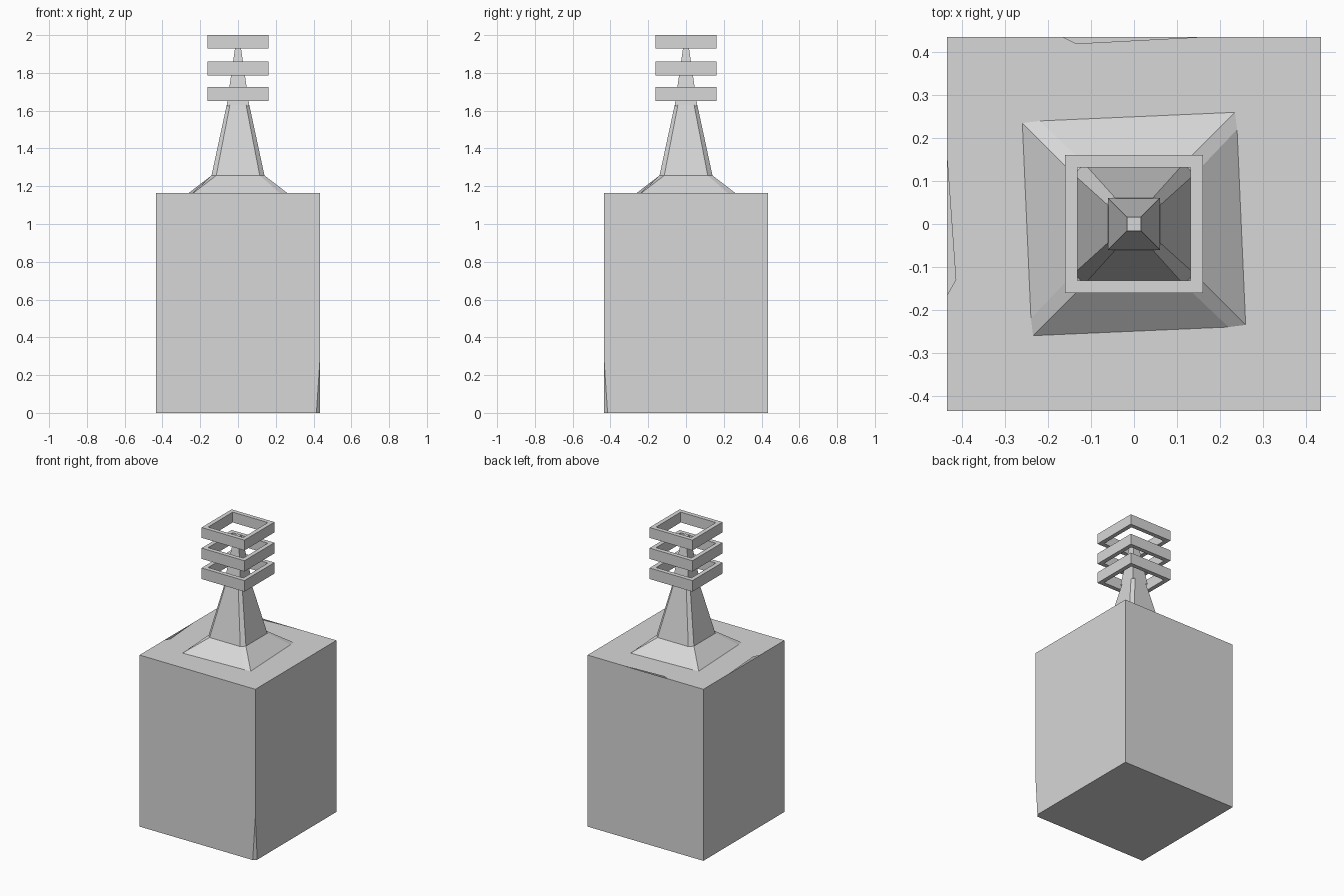
import bpy, bmesh
from mathutils import Vector

if "Cube" in bpy.data.objects:
    bpy.data.objects.remove(bpy.data.objects["Cube"])

grey = bpy.data.materials.new("light_grey")
grey.diffuse_color = (0.68, 0.68, 0.68, 1)
grey.use_nodes = True
grey.node_tree.nodes["Principled BSDF"].inputs["Base Color"].default_value = grey.diffuse_color

def finish(bm, name, recalc=True):
    if recalc:
        bmesh.ops.recalc_face_normals(bm, faces=bm.faces)
    me = bpy.data.meshes.new(name)
    bm.to_mesh(me)
    bm.free()
    me.materials.append(grey)
    ob = bpy.data.objects.new(name, me)
    bpy.context.collection.objects.link(ob)
    return ob

def loft(name, loops, cap_top=False, cyclic=False):
    """Skin a stack of equal-length point loops."""
    bm = bmesh.new()
    rows = [[bm.verts.new(p) for p in lp] for lp in loops]
    pairs = list(zip(rows, rows[1:]))
    if cyclic:
        pairs.append((rows[-1], rows[0]))
    n = len(rows[0])
    for a, b in pairs:
        for i in range(n):
            j = (i + 1) % n
            bm.faces.new((a[i], a[j], b[j], b[i]))
    if cap_top:
        bm.faces.new(rows[-1])
    return finish(bm, name)

def square(h, z):
    return [(-h, -h, z), (h, -h, z), (h, h, z), (-h, h, z)]

def four_way(p, q, z):
    """Octagon made from one corner pair turned four times."""
    pts = []
    for _ in range(4):
        pts += [(p[0], p[1], z), (q[0], q[1], z)]
        p, q = (p[1], -p[0]), (q[1], -q[0])
    return pts

H, TOP = 0.435, 1.165

# main block: open at the top, one bottom corner slightly clipped
bm = bmesh.new()
lo = [bm.verts.new(p) for p in square(H, 0)]
hi = [bm.verts.new(p) for p in square(H, TOP)]
bm.faces.new(lo[::-1])
for i in range(4):
    j = (i + 1) % 4
    bm.faces.new((lo[i], lo[j], hi[j], hi[i]))
a, b, c = Vector((H, -H, 0.3)), Vector((0.415, -H, 0)), Vector((H, -0.415, 0))
n = (b - a).cross(c - a)
if n.x < 0:
    n = -n
bmesh.ops.bisect_plane(bm, geom=bm.verts[:] + bm.edges[:] + bm.faces[:],
                       plane_co=a, plane_no=n, clear_outer=True)
gap = [e for e in bm.edges if e.is_boundary and
       all(v.co.z < 0.31 for v in e.verts)]
bmesh.ops.holes_fill(bm, edges=gap, sides=4)
finish(bm, "main_block")

# thin roof sheet with shallow notches at the back and left edges
bm = bmesh.new()
outline = [(-H, -H), (H, -H), (H, H), (0.15, H), (-0.135, 0.42), (-0.165, H),
           (-H, H), (-H, 0.15), (-0.415, -0.13), (-H, -0.165)]
bm.faces.new([bm.verts.new((x, y, TOP)) for x, y in outline])
finish(bm, "roof_sheet", recalc=False)

# flared skirt and chamfered lower spire
loft("spire_base", [
    four_way((0.235, 0.26), (0.24, 0.22), TOP),
    four_way((0.115, 0.14), (0.14, 0.115), 1.257),
    four_way((0.043, 0.06), (0.06, 0.043), 1.63)], cap_top=True)

# slender square upper spire
loft("spire_tip", [square(0.06, 1.625), square(0.016, 1.93)], cap_top=True)

# three square rings
for k, (z0, z1) in enumerate([(1.65, 1.725), (1.787, 1.86), (1.93, 2.0)]):
    loft(f"square_ring_{k + 1}", [square(0.161, z0), square(0.161, z1),
                                  square(0.132, z1), square(0.132, z0)],
         cyclic=True)
